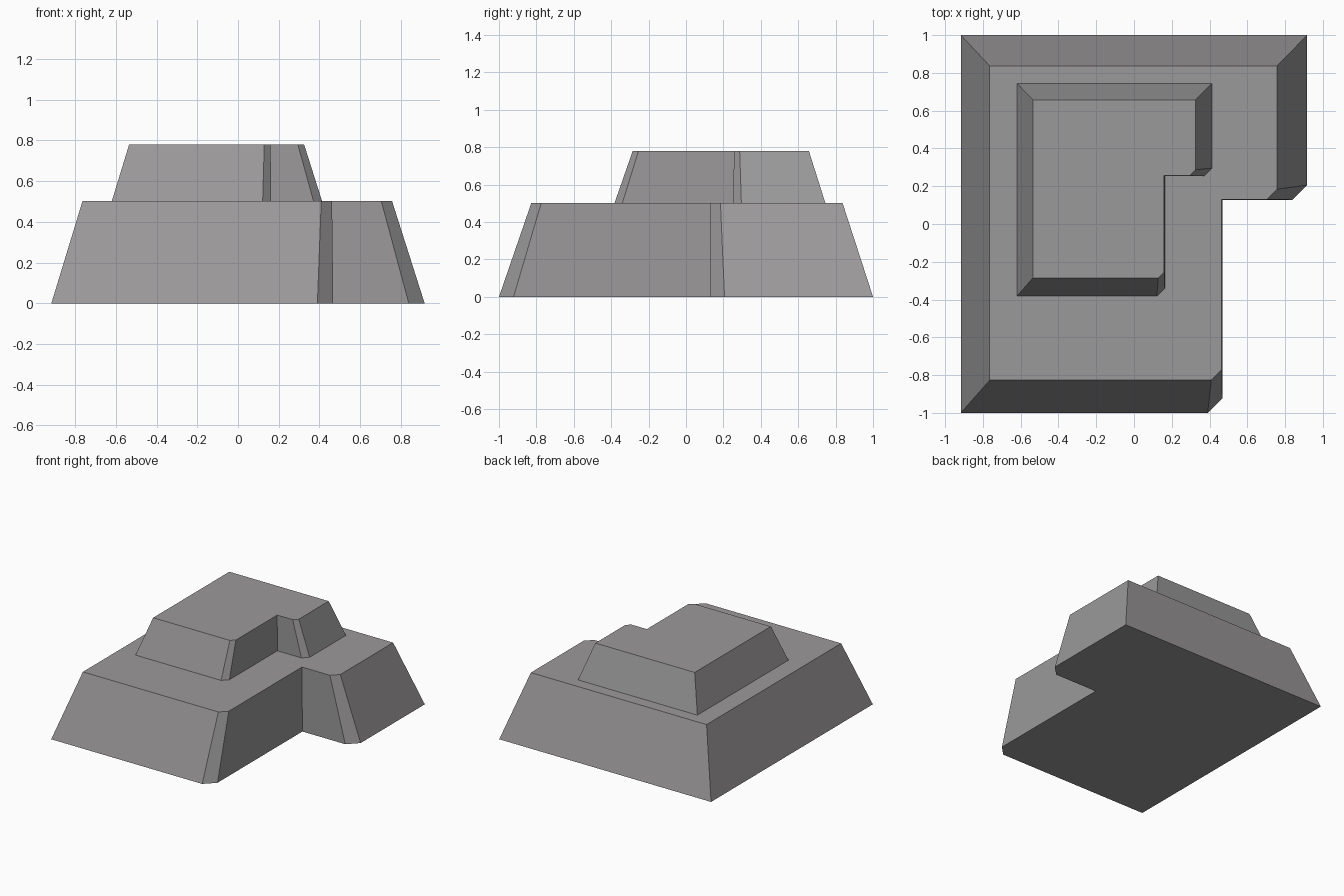
import bpy, bmesh

if "Cube" in bpy.data.objects:
    bpy.data.objects.remove(bpy.data.objects["Cube"])

stone = bpy.data.materials.new("grey stone")
stone.diffuse_color = (0.33, 0.32, 0.32, 1)
stone.use_nodes = True
stone.node_tree.nodes["Principled BSDF"].inputs["Base Color"].default_value = stone.diffuse_color


def outline(left, front, back, inner_x, inner_y, right, cut):
    """L-shaped outline with its two front-right corners chamfered."""
    return [(left, front), (inner_x - cut, front), (inner_x, front + cut),
            (inner_x, inner_y), (right - cut, inner_y), (right, inner_y + cut),
            (right, back), (left, back)]


def tier(name, z0, low, z1, high):
    """Sloped block lofted between two outlines."""
    bm = bmesh.new()
    a = [bm.verts.new((x, y, z0)) for x, y in outline(*low)]
    b = [bm.verts.new((x, y, z1)) for x, y in outline(*high)]
    n = len(a)
    bm.faces.new(a[::-1])
    bm.faces.new(b)
    for i in range(n):
        j = (i + 1) % n
        bm.faces.new((a[i], a[j], b[j], b[i]))
    bmesh.ops.recalc_face_normals(bm, faces=bm.faces)
    mesh = bpy.data.meshes.new(name)
    bm.to_mesh(mesh)
    bm.free()
    mesh.materials.append(stone)
    bpy.context.collection.objects.link(bpy.data.objects.new(name, mesh))


# wide lower block
tier("lower_tier", 0, (-0.917, -1, 1, 0.468, 0.128, 0.917, 0.078),
     0.502, (-0.764, -0.827, 0.837, 0.462, 0.131, 0.757, 0.053))
# smaller block on top
tier("upper_tier", 0.502, (-0.62, -0.382, 0.745, 0.163, 0.254, 0.413, 0.042),
     0.78, (-0.535, -0.285, 0.657, 0.16, 0.256, 0.325, 0.031))
